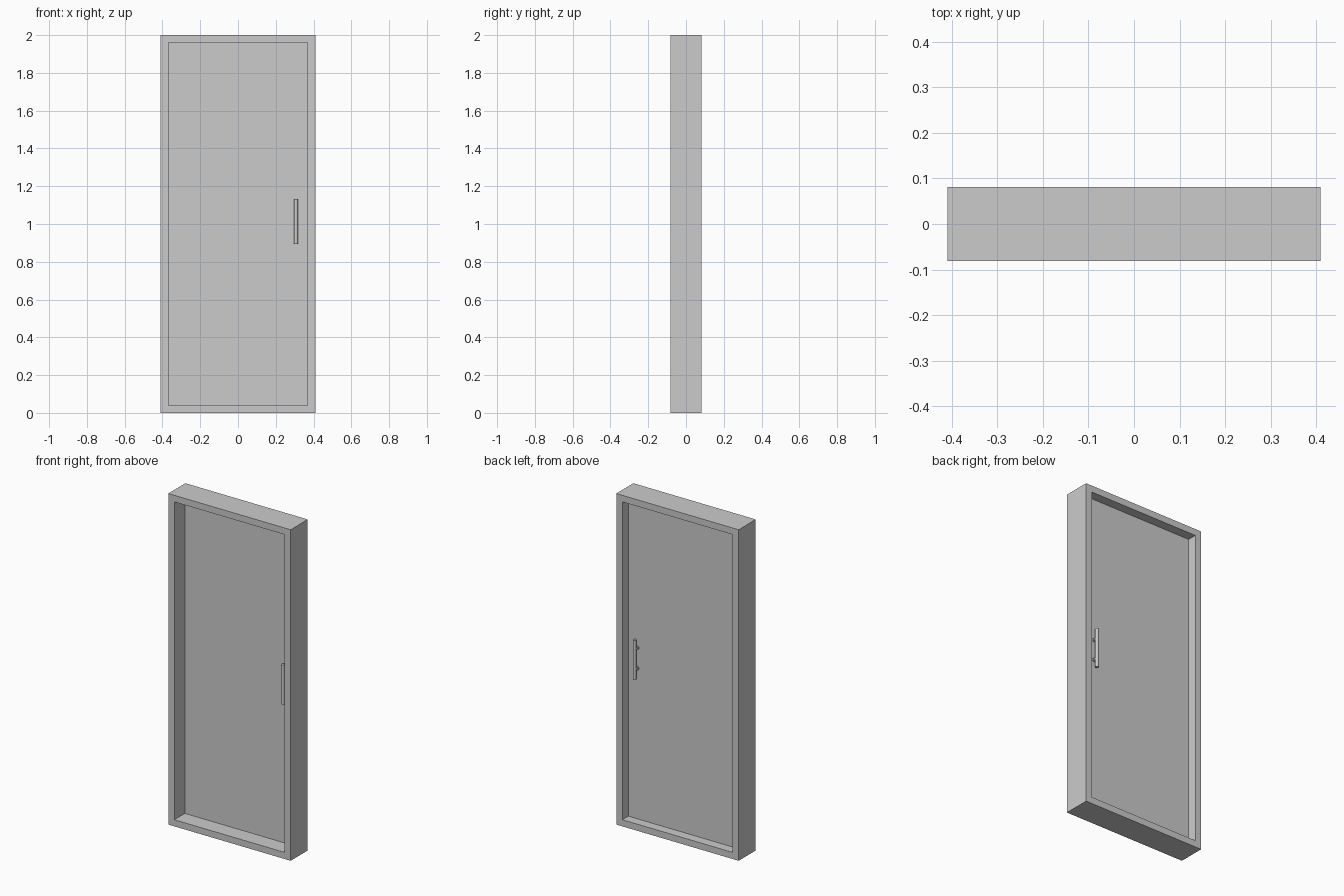
import bpy, bmesh, math

if "Cube" in bpy.data.objects:
    bpy.data.objects.remove(bpy.data.objects["Cube"])

W, H, D = 0.409, 2.0, 0.0815      # half width, height, half depth
IW, RAIL = 0.368, 0.04            # half opening, rail height
PANEL_Y, PANEL_T = 0.0215, 0.006  # panel centre and thickness


def finish(name, bm):
    bmesh.ops.recalc_face_normals(bm, faces=bm.faces[:])
    mesh = bpy.data.meshes.new(name)
    bm.to_mesh(mesh)
    bm.free()
    ob = bpy.data.objects.new(name, mesh)
    bpy.context.collection.objects.link(ob)
    return ob


def cylinder(name, radius, depth, loc, rot=(0, 0, 0), sides=24):
    bpy.ops.mesh.primitive_cylinder_add(vertices=sides, radius=radius,
                                        depth=depth, location=loc, rotation=rot)
    ob = bpy.context.object
    ob.name = name
    bpy.ops.object.shade_smooth_by_angle(angle=math.radians(40))
    return ob


# door frame: one mitred rectangular ring
bm = bmesh.new()
outer = [(-W, 0), (W, 0), (W, H), (-W, H)]
inner = [(-IW, RAIL), (IW, RAIL), (IW, H - RAIL), (-IW, H - RAIL)]
rings = [[bm.verts.new((x, y, z)) for x, z in pts]
         for pts, y in ((outer, -D), (outer, D), (inner, D), (inner, -D))]
for a, b in zip(rings, rings[1:] + rings[:1]):
    for i in range(4):
        j = (i + 1) % 4
        bm.faces.new((a[i], a[j], b[j], b[i]))
finish("door_frame", bm)

# thin door panel set back in the frame
bpy.ops.mesh.primitive_cube_add(size=1, location=(0, PANEL_Y, H / 2))
panel = bpy.context.object
panel.name = "door_panel"
panel.scale = (2 * IW + 0.004, PANEL_T, H - 2 * RAIL + 0.004)

# pull handle on each face: round bar on two standoffs with small collars
HX, HZ, REACH = 0.307, 1.013, 0.031
for side, s in (("front", -1), ("back", 1)):
    cylinder(f"{side}_handle_bar", 0.01, 0.24, (HX, PANEL_Y + s * REACH, HZ))
    for label, dz in (("lower", -0.062), ("upper", 0.062)):
        turn = (math.pi / 2, 0, 0)
        cylinder(f"{side}_{label}_standoff", 0.007, REACH,
                 (HX, PANEL_Y + s * REACH / 2, HZ + dz), turn)
        cylinder(f"{side}_{label}_collar", 0.011, 0.008,
                 (HX, PANEL_Y + s * (PANEL_T / 2 + 0.004), HZ + dz), turn)
